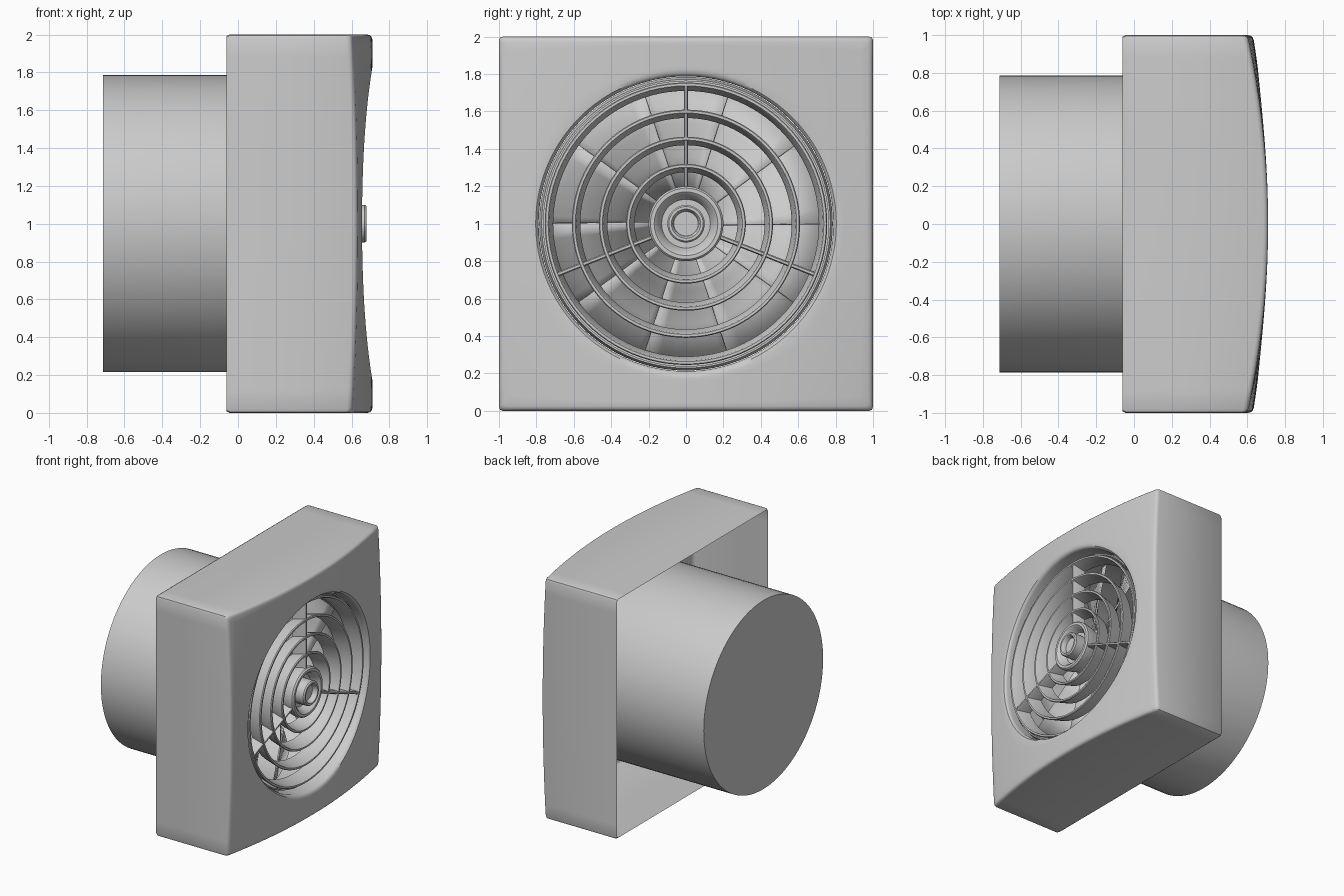
import bpy, bmesh, math
from math import sin, cos, pi, radians

if "Cube" in bpy.data.objects:
    bpy.data.objects.remove(bpy.data.objects["Cube"])


def finish(bm, name, angle=35):
    bmesh.ops.remove_doubles(bm, verts=bm.verts, dist=1e-5)
    bmesh.ops.recalc_face_normals(bm, faces=bm.faces)
    me = bpy.data.meshes.new(name)
    bm.to_mesh(me)
    bm.free()
    ob = bpy.data.objects.new(name, me)
    bpy.context.collection.objects.link(ob)
    bpy.ops.object.select_all(action='DESELECT')
    ob.select_set(True)
    bpy.context.view_layer.objects.active = ob
    bpy.ops.object.shade_smooth_by_angle(angle=radians(angle))
    return ob


def loft(rows, name, closed=True, cap_first=False, cap_last=False):
    """Skin a list of equally long point rows."""
    bm = bmesh.new()
    vs = [[bm.verts.new(p) for p in row] for row in rows]
    n = len(rows[0])
    for a, b in zip(vs, vs[1:]):
        for i in range(n if closed else n - 1):
            j = (i + 1) % n
            bm.faces.new((a[i], a[j], b[j], b[i]))
    if cap_first:
        bm.faces.new(vs[0])
    if cap_last:
        bm.faces.new(vs[-1])
    return finish(bm, name)


def lathe(profile, name, loop=False, n=96, **caps):
    """Turn (radius, x) points around the fan axis."""
    pts = profile + profile[:1] if loop else profile
    rows = [[(x, r * cos(2 * pi * i / n), 1 + r * sin(2 * pi * i / n))
             for i in range(n)] for r, x in pts]
    return loft(rows, name, **caps)


def face_x(y, z):
    """Domed front panel."""
    return 0.71 - 0.08 * y * y - 0.03 * y * y * z * z


# Housing: round opening, domed panel, rounded rim and side walls, open back
angles = [2 * pi * i / 96 for i in range(96)]
for k in range(4):
    for d in (-0.58, 0.58):
        angles.append(radians(45 + 90 * k + d))
angles.sort()


def square(a, half):
    r = half / max(abs(cos(a)), abs(sin(a)))
    on_corner = abs((math.degrees(a) % 90) - 45) < 0.1
    return r - 0.008 if on_corner else r


def row(radius, depth=0, x=None):
    out = []
    for a in angles:
        r = radius(a)
        y, z = r * cos(a), r * sin(a)
        out.append((face_x(y, z) - depth if x is None else x, y, 1 + z))
    return out


rows = [row(lambda a: 0.788, x=0.55)]
for r, d in ((0.788, 0.03), (0.793, 0.015), (0.804, 0.004), (0.825, 0)):
    rows.append(row(lambda a: r, d))
for k in range(1, 9):
    rows.append(row(lambda a: 0.825 + (square(a, 0.975) - 0.825) * k / 8))
for h, d in ((0.988, 0.004), (0.996, 0.012), (1.0, 0.026)):
    rows.append(row(lambda a: square(a, h), d))
rows.append(row(lambda a: square(a, 1.0), x=-0.045))
rows.append(row(lambda a: square(a, 0.992), x=-0.06))
loft(rows, "housing")

# Round duct, closed at the back
lathe([(0.785, -0.713), (0.785, 0.56), (0.772, 0.6), (0.762, 0.6), (0.762, -0.2)],
      "duct", cap_first=True)

# Slanted grille rings
for k, R in enumerate((0.755, 0.61, 0.465, 0.32)):
    lathe([(R, 0.625), (R - 0.005, 0.632), (R - 0.018, 0.632), (R - 0.023, 0.625),
           (R - 0.045, 0.51), (R - 0.03, 0.51)], f"grille_ring_{k + 1}", loop=True)

# Hub: outer rim, bowl and raised hollow button
lathe([(0.17, 0.48), (0.2, 0.6), (0.2, 0.635), (0.19, 0.647), (0.17, 0.647),
       (0.155, 0.635), (0.13, 0.58), (0.1, 0.58), (0.1, 0.67), (0.092, 0.68),
       (0.078, 0.68), (0.07, 0.67), (0.065, 0.64)], "grille_hub", n=64, cap_last=True)

# Three spokes
for k, deg in enumerate((90, -21.5, 201.5)):
    a = radians(deg)
    section = [(-0.012, 0.51), (-0.012, 0.62), (-0.006, 0.63), (0.006, 0.63),
               (0.012, 0.62), (0.012, 0.51)]
    rows = [[(x, r * cos(a) - w * sin(a), 1 + r * sin(a) + w * cos(a))
             for w, x in section] for r in (0.17, 0.75)]
    loft(rows, f"grille_spoke_{k + 1}", cap_first=True, cap_last=True)

# Ten pitched fan blades around a motor
lathe([(0.19, -0.1), (0.19, 0.46), (0.17, 0.48)], "motor", n=64, cap_first=True, cap_last=True)
for k in range(10):
    rows = []
    for s in range(7):
        t = s / 6
        a = radians(36 * k + 39 * t)
        x = 0.48 - 0.2 * t
        rows.append([(x, r * cos(a), 1 + r * sin(a)) for r in (0.18, 0.36, 0.54, 0.725)])
    blade = loft(rows, f"fan_blade_{k + 1}", closed=False)
    mod = blade.modifiers.new("thickness", 'SOLIDIFY')
    mod.thickness = 0.012
